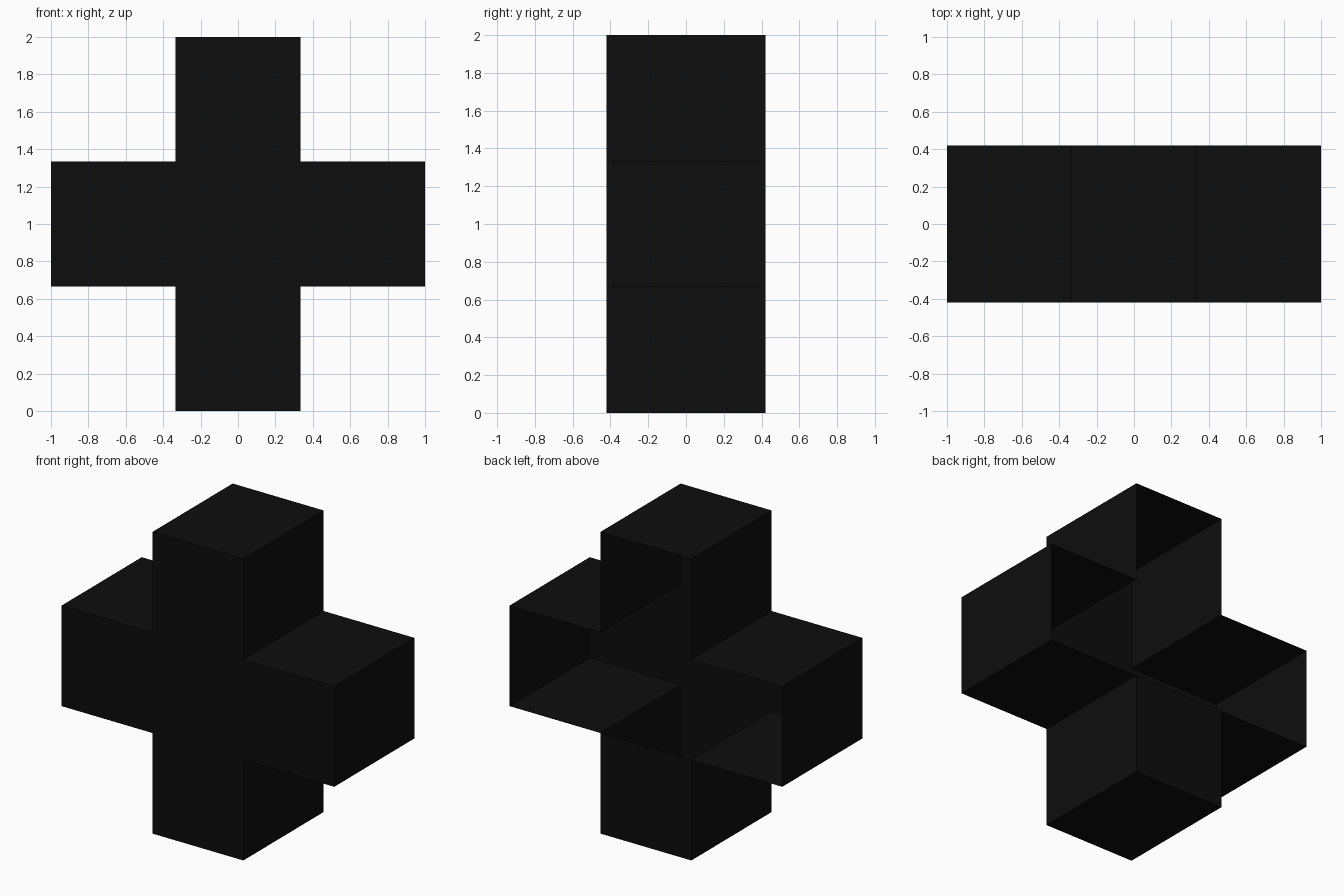
import bpy
import bmesh

if "Cube" in bpy.data.objects:
    bpy.data.objects.remove(bpy.data.objects["Cube"])

T = 1 / 3      # half the arm width
D = 0.42       # half the depth

black = bpy.data.materials.new("near_black")
black.diffuse_color = (0.004, 0.004, 0.004, 1)
black.use_nodes = True
black.node_tree.nodes["Principled BSDF"].inputs["Base Color"].default_value = black.diffuse_color

# Plus-shaped outline, counter-clockwise seen from the front (x, z)
outline = [(-T, 0), (T, 0), (T, 1 - T), (1, 1 - T), (1, 1 + T), (T, 1 + T),
           (T, 2), (-T, 2), (-T, 1 + T), (-1, 1 + T), (-1, 1 - T), (-T, 1 - T)]

bm = bmesh.new()
front = [bm.verts.new((x, -D, z)) for x, z in outline]
back = [bm.verts.new((x, D, z)) for x, z in outline]
n = len(outline)

# Front panel: centre square plus four arms
for ids in ((11, 2, 5, 8), (0, 1, 2, 11), (2, 3, 4, 5), (8, 5, 6, 7), (10, 11, 8, 9)):
    bm.faces.new([front[i] for i in ids])

# Side walls all around the outline
for i in range(n):
    j = (i + 1) % n
    bm.faces.new((front[j], front[i], back[i], back[j]))

# The back is open, except for the panel behind the lower arm
bm.faces.new([back[i] for i in (11, 2, 1, 0)])

mesh = bpy.data.meshes.new("cross_shell")
bm.to_mesh(mesh)
bm.free()
mesh.materials.append(black)
shell = bpy.data.objects.new("cross_shell", mesh)
bpy.context.collection.objects.link(shell)
